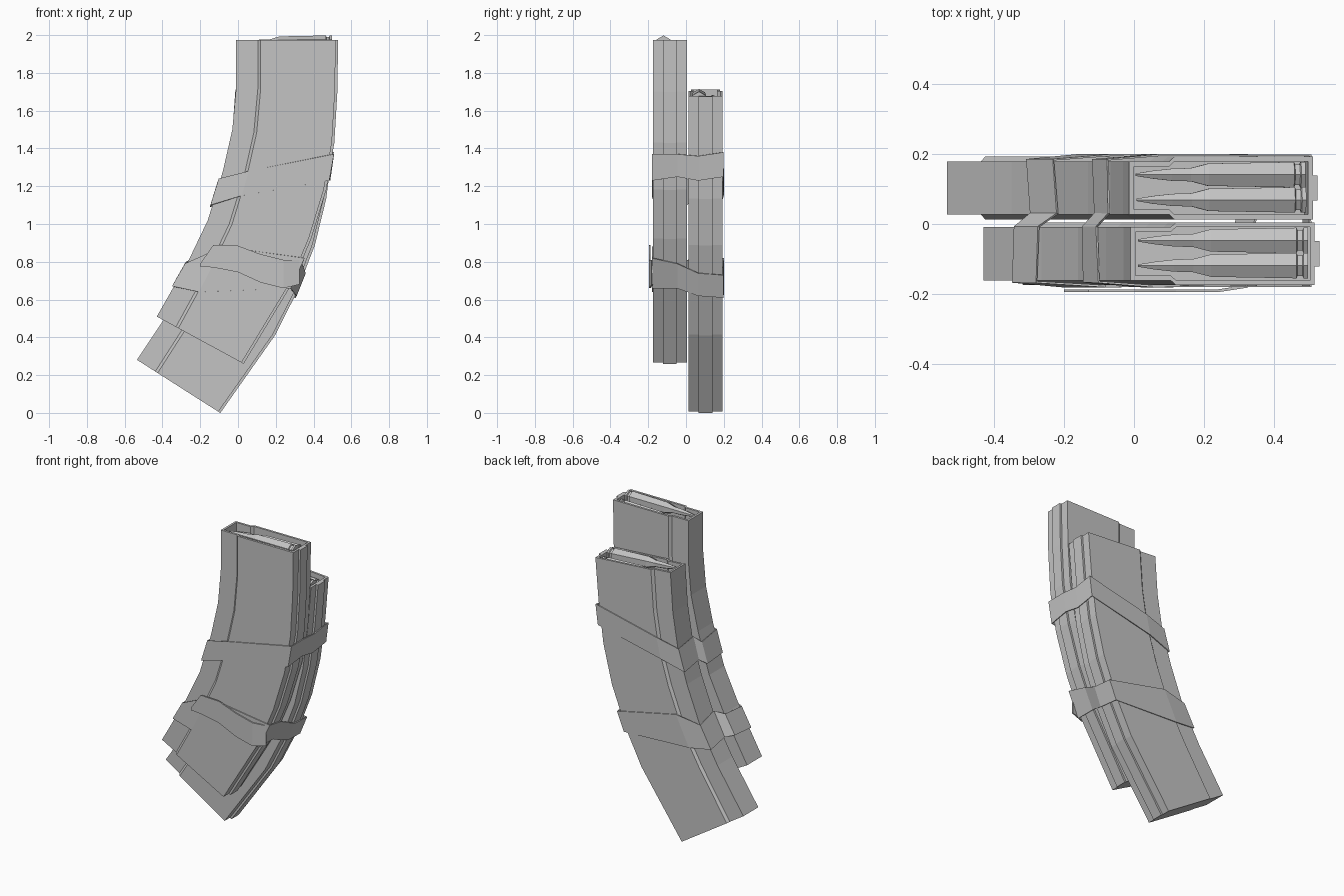
import bpy, bmesh, math
from mathutils import Matrix, Vector

cube = bpy.data.objects.get("Cube")
if cube:
    bpy.data.objects.remove(cube, do_unlink=True)

grey = bpy.data.materials.new("plain_grey")
grey.use_nodes = True
grey.diffuse_color = (0.55, 0.55, 0.55, 1)
grey.node_tree.nodes["Principled BSDF"].inputs["Base Color"].default_value = (0.55, 0.55, 0.55, 1)

# Curved outline seen from the front: inner (left) and outer (right) edges as (x, z)
INNER = [(-0.01, 1.975), (-0.01, 1.72), (-0.03, 1.5), (-0.08, 1.28),
         (-0.16, 1.02), (-0.265, 0.80), (-0.43, 0.51)]
OUTER = [(0.53, 1.975), (0.526, 1.70), (0.51, 1.43), (0.467, 1.18),
         (0.387, 0.92), (0.29, 0.69), (0.03, 0.26)]
MID_Y = -0.085
HALF = 0.09
RAIL = 0.013

# The rear magazine is the same shape, slid down and tilted
REAR = (Matrix.Translation((-0.535, 0.188, 0.281)) @ Matrix.Rotation(math.radians(4), 4, 'Y')
        @ Matrix.Translation((0.43, 0, -0.51)))


def finish(name, bm, matrix=None):
    bmesh.ops.recalc_face_normals(bm, faces=bm.faces)
    if matrix:
        bm.transform(matrix)
    mesh = bpy.data.meshes.new(name)
    bm.to_mesh(mesh)
    bm.free()
    mesh.materials.append(grey)
    ob = bpy.data.objects.new(name, mesh)
    bpy.context.collection.objects.link(ob)
    return ob


def bridge(bm, a, b, closed=True):
    n = len(a)
    for i in range(n if closed else n - 1):
        j = (i + 1) % n
        bm.faces.new((a[i], a[j], b[j], b[i]))


def section(width):
    # Cross-section: narrow rear part, step, wide part, central rail on the outer face
    half = [(0, HALF - 0.014), (0.115, HALF - 0.014), (0.13, HALF),
            (width - RAIL, HALF), (width - RAIL, 0.036), (width, 0.036)]
    return half + [(u, -v) for u, v in reversed(half)]


def magazine(name, matrix):
    bm = bmesh.new()
    rings = []
    for (lx, lz), (rx, rz) in zip(INNER, OUTER):
        a, b = Vector((lx, 0, lz)), Vector((rx, 0, rz))
        d = (b - a).normalized()
        w = (b - a).length
        rings.append([bm.verts.new(a + d * u + Vector((0, MID_Y + v, 0)))
                      for u, v in section(w)])
    for a, b in zip(rings, rings[1:]):
        bridge(bm, a, b)
    bm.faces.new(rings[-1])
    # Open mouth with thin walls
    wall = 0.014
    w = OUTER[0][0] - INNER[0][0]
    inner = []
    for z in (INNER[0][1], INNER[0][1] - 0.14):
        ring = []
        for u, v in section(w):
            u = min(max(u, wall), w - RAIL - wall)
            if abs(v) > 0.05:
                v -= math.copysign(wall, v)
            ring.append(bm.verts.new((INNER[0][0] + u, MID_Y + v, z)))
        inner.append(ring)
    bridge(bm, rings[0], inner[0])
    bridge(bm, inner[0], inner[1])
    bm.faces.new(inner[1])
    bmesh.ops.dissolve_degenerate(bm, dist=0.0001, edges=bm.edges)
    finish(name, bm, matrix)


def cartridge(name, y, z, matrix):
    # Six-sided lathe lying along x: tip, shoulder, case, groove, rim
    profile = [(0.012, 0.004), (0.06, 0.013), (0.115, 0.02), (0.17, 0.022), (0.22, 0.037),
               (0.465, 0.042), (0.468, 0.034), (0.482, 0.034), (0.485, 0.042), (0.497, 0.042)]
    bm = bmesh.new()
    rings = []
    for x, r in profile:
        rings.append([bm.verts.new((x, y + r * math.sin(k * math.pi / 3),
                                    z + r * math.cos(k * math.pi / 3))) for k in range(6)])
    for a, b in zip(rings, rings[1:]):
        bridge(bm, a, b)
    bm.faces.new(rings[0])
    bm.faces.new(rings[-1])
    finish(name, bm, matrix)


for label, matrix in (("front", Matrix()), ("rear", REAR)):
    magazine(label + "_magazine", matrix)
    cartridge(label + "_upper_cartridge", MID_Y - 0.034, 1.956, matrix)
    cartridge(label + "_lower_cartridge", MID_Y + 0.038, 1.925, matrix)


# Tape bands wrapped around both magazines
def edge_x(points, matrix, z):
    pts = [matrix @ Vector((x, 0, h)) for x, h in points]
    for a, b in zip(pts, pts[1:]):
        if z >= b.z:
            break
    return a.x + (b.x - a.x) * (z - a.z) / (b.z - a.z)


def thicken(ob, amount):
    mod = ob.modifiers.new("thickness", 'SOLIDIFY')
    mod.thickness = amount
    mod.offset = 0


# Stops around the loop: magazine, position across its width, y
FRONT = Matrix()
STOPS = [(FRONT, 0, -0.166), (FRONT, 0.25, -0.178), (FRONT, 1, -0.178), (FRONT, 1, -0.045),
         (REAR, 1, 0.065), (REAR, 1, 0.197), (REAR, 0.25, 0.197), (REAR, 0, 0.184),
         (REAR, 0, 0.03), (FRONT, 0, -0.008)]


def band(name, tops, bottoms):
    bm = bmesh.new()
    rings = []
    for heights in (tops, bottoms):
        ring = []
        for (matrix, t, y), z in zip(STOPS, heights):
            left = edge_x(INNER, matrix, z) - 0.008
            right = edge_x(OUTER, matrix, z) + 0.006
            ring.append(bm.verts.new((left + (right - left) * t, y, z)))
        rings.append(ring)
    bridge(bm, *rings)
    thicken(finish(name, bm), 0.006)


band("upper_tape_band",
     [1.24, 1.28, 1.37, 1.37, 1.36, 1.38, 1.28, 1.24, 1.26, 1.22],
     [1.10, 1.15, 1.23, 1.25, 1.23, 1.25, 1.15, 1.10, 1.12, 1.09])
band("lower_tape_band",
     [0.79, 0.88, 0.82, 0.79, 0.74, 0.73, 0.82, 0.79, 0.82, 0.80],
     [0.67, 0.64, 0.66, 0.66, 0.62, 0.61, 0.63, 0.65, 0.67, 0.68])

# Loose tape end lying over the front of the lower band
bm = bmesh.new()
columns = [(-0.2, -0.191, 0.79, 0.775), (-0.13, -0.191, 0.89, 0.77), (0, -0.191, 0.885, 0.745),
           (0.12, -0.191, 0.84, 0.69), (0.24, -0.191, 0.81, 0.66), (0.325, -0.178, 0.81, 0.68)]
upper = [bm.verts.new((x, y, top)) for x, y, top, low in columns]
lower = [bm.verts.new((x, y, low)) for x, y, top, low in columns]
bridge(bm, upper, lower, closed=False)
thicken(finish("loose_tape_end", bm), 0.008)
